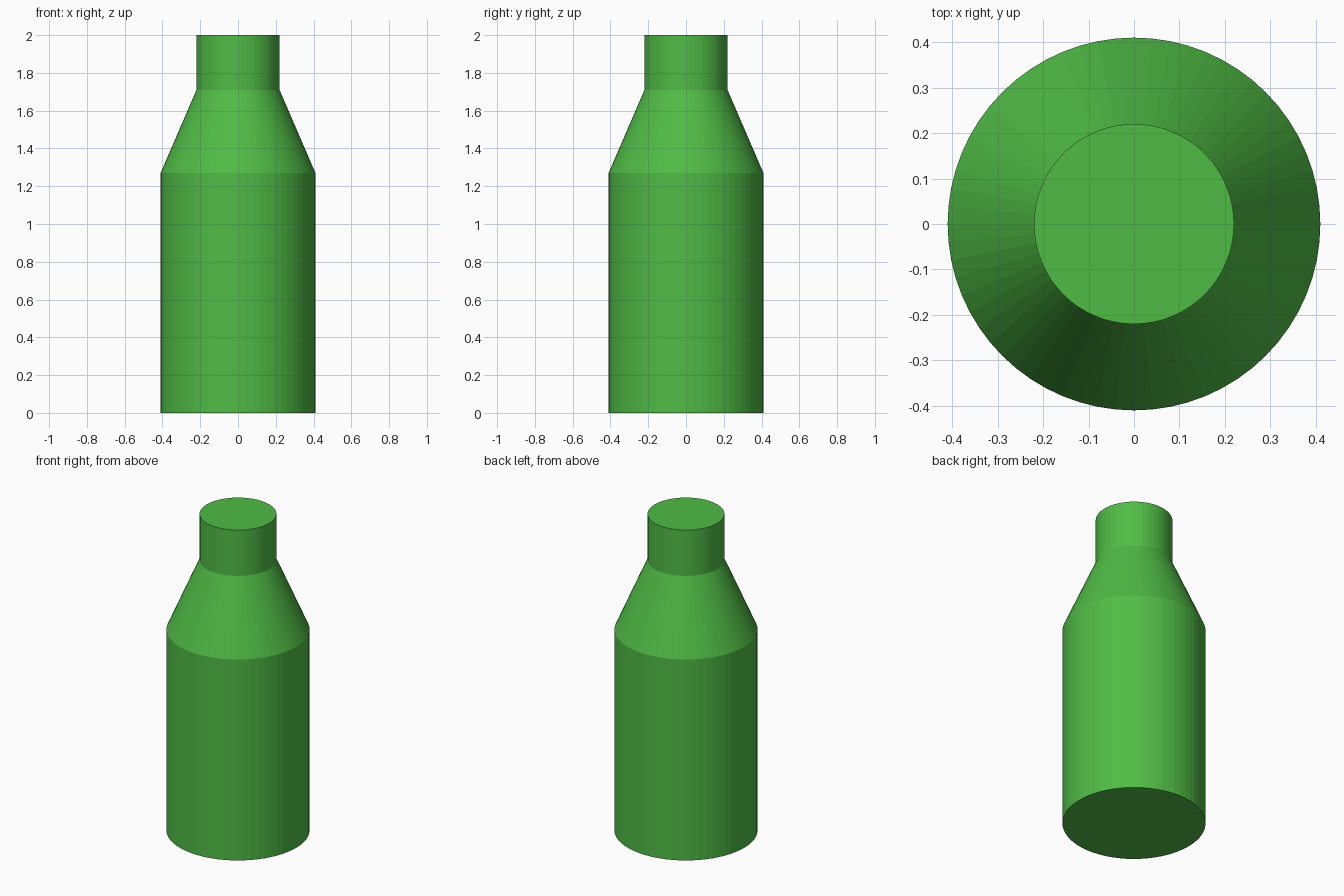
import bpy, bmesh
from math import cos, sin, tau

if "Cube" in bpy.data.objects:
    bpy.data.objects.remove(bpy.data.objects["Cube"])

SIDES = 64
# Profile rings (radius, height): base, shoulder start, neck start, mouth
PROFILE = [(0.41, 0.0), (0.41, 1.27), (0.22, 1.71), (0.22, 2.0)]


def lathe(name, profile, sides):
    bm = bmesh.new()
    rings = [[bm.verts.new((r * cos(tau * i / sides), r * sin(tau * i / sides), z))
              for i in range(sides)] for r, z in profile]
    for low, high in zip(rings, rings[1:]):
        for i in range(sides):
            j = (i + 1) % sides
            bm.faces.new((low[i], low[j], high[j], high[i]))
    # Closed bottom and top
    bm.faces.new(rings[0][::-1])
    bm.faces.new(rings[-1])
    mesh = bpy.data.meshes.new(name)
    bm.to_mesh(mesh)
    bm.free()
    obj = bpy.data.objects.new(name, mesh)
    bpy.context.collection.objects.link(obj)
    return obj


# Bottle body, shoulder and neck in one turned shape
bottle = lathe("bottle", PROFILE, SIDES)
green = bpy.data.materials.new("green")
green.diffuse_color = (0.08, 0.5, 0.06, 1.0)
green.use_nodes = True
green.node_tree.nodes["Principled BSDF"].inputs["Base Color"].default_value = green.diffuse_color
bottle.data.materials.append(green)
